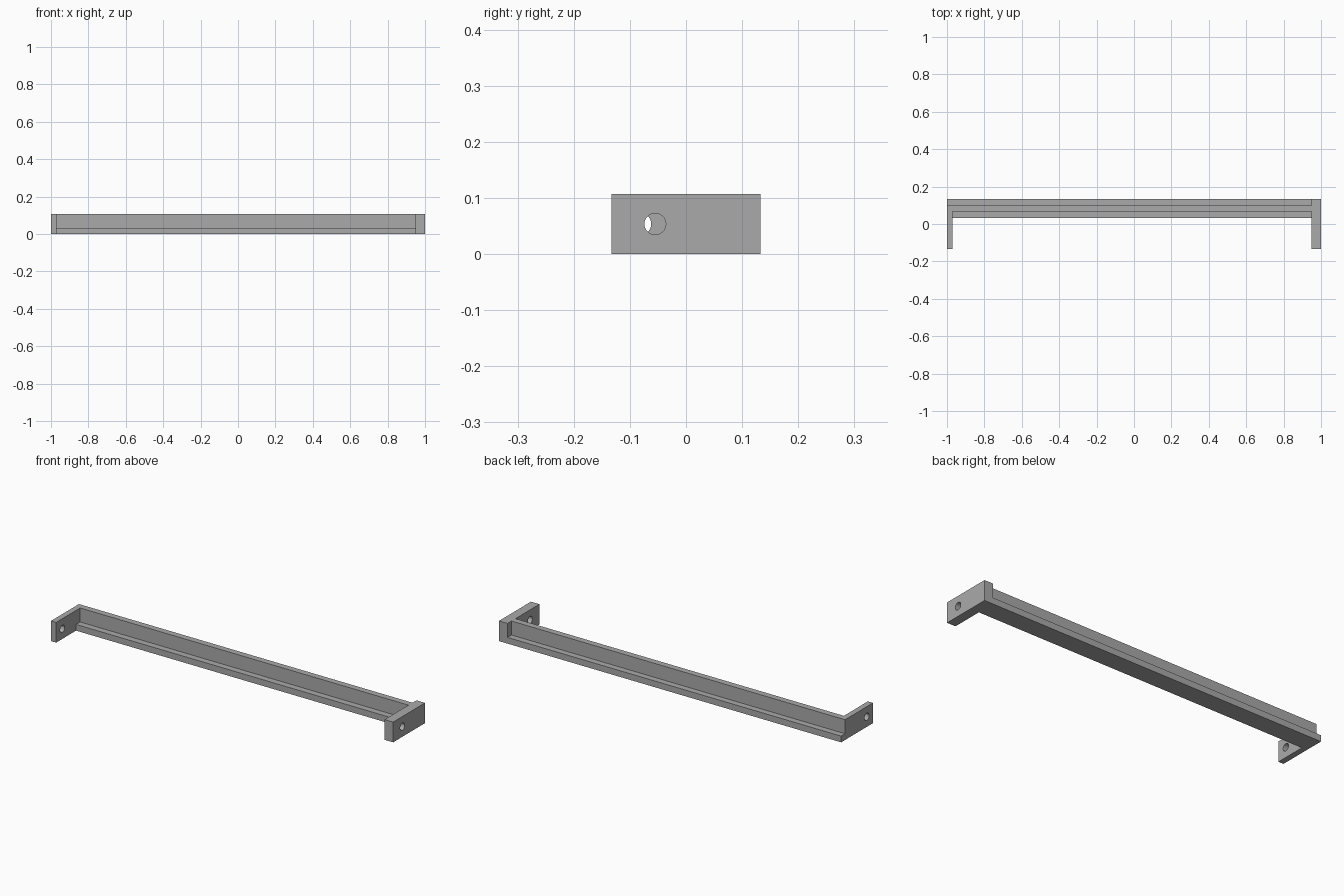
import bpy
import bmesh
import math

if "Cube" in bpy.data.objects:
    bpy.data.objects.remove(bpy.data.objects["Cube"], do_unlink=True)

# Overall dimensions
HEIGHT = 0.107
LEDGE = 0.033
FRONT, BACK = -0.133, 0.133
WEB_FRONT, WEB_BACK = 0.067, 0.1
LEFT_INNER, RIGHT_INNER = 0.95, -0.97
HOLE_RADIUS = 0.019

grey = bpy.data.materials.new("plain grey")
grey.use_nodes = True
colour = (0.4, 0.4, 0.4, 1)
grey.diffuse_color = colour
grey.node_tree.nodes["Principled BSDF"].inputs["Base Color"].default_value = colour


def extrude_x(name, profile, x0, x1):
    """Sweep a closed (y, z) profile from x0 to x1."""
    bm = bmesh.new()
    face = bm.faces.new([bm.verts.new((x0, y, z)) for y, z in profile])
    swept = bmesh.ops.extrude_face_region(bm, geom=[face])["geom"]
    verts = [v for v in swept if isinstance(v, bmesh.types.BMVert)]
    bmesh.ops.translate(bm, verts=verts, vec=(x1 - x0, 0, 0))
    bmesh.ops.recalc_face_normals(bm, faces=bm.faces)
    mesh = bpy.data.meshes.new(name)
    bm.to_mesh(mesh)
    bm.free()
    mesh.materials.append(grey)
    obj = bpy.data.objects.new(name, mesh)
    bpy.context.collection.objects.link(obj)
    return obj


def drill(obj, x, y):
    """Cut a round screw hole through a bracket along x."""
    bpy.ops.mesh.primitive_cylinder_add(
        vertices=48, radius=HOLE_RADIUS, depth=0.2,
        location=(x, y, HEIGHT / 2), rotation=(0, math.pi / 2, 0))
    cutter = bpy.context.object
    cutter.data.materials.append(grey)
    cutter.hide_render = True
    mod = obj.modifiers.new("screw hole", 'BOOLEAN')
    mod.operation = 'DIFFERENCE'
    mod.solver = 'EXACT'
    mod.object = cutter
    bpy.ops.object.select_all(action='DESELECT')
    obj.select_set(True)
    bpy.context.view_layer.objects.active = obj
    bpy.ops.object.modifier_apply(modifier=mod.name)
    bpy.data.objects.remove(cutter, do_unlink=True)
    bpy.ops.object.shade_smooth_by_angle(angle=math.radians(30))


# Long rail: upright web standing on a wider base
rail_profile = [
    (LEDGE, 0), (BACK, 0), (BACK, LEDGE), (WEB_BACK, LEDGE),
    (WEB_BACK, HEIGHT), (WEB_FRONT, HEIGHT), (WEB_FRONT, LEDGE), (LEDGE, LEDGE)]
extrude_x("rail", rail_profile, RIGHT_INNER, LEFT_INNER)

# Thin right bracket, with the rear ledge running on to its outer face
right_profile = [
    (FRONT, 0), (BACK, 0), (BACK, LEDGE), (WEB_BACK, LEDGE),
    (WEB_BACK, HEIGHT), (FRONT, HEIGHT)]
right_bracket = extrude_x("right_bracket", right_profile, -1, RIGHT_INNER)
drill(right_bracket, -1, -0.081)

# Thick left bracket, full height over its whole depth
left_profile = [(FRONT, 0), (BACK, 0), (BACK, HEIGHT), (FRONT, HEIGHT)]
left_bracket = extrude_x("left_bracket", left_profile, LEFT_INNER, 1)
drill(left_bracket, 1, -0.055)
